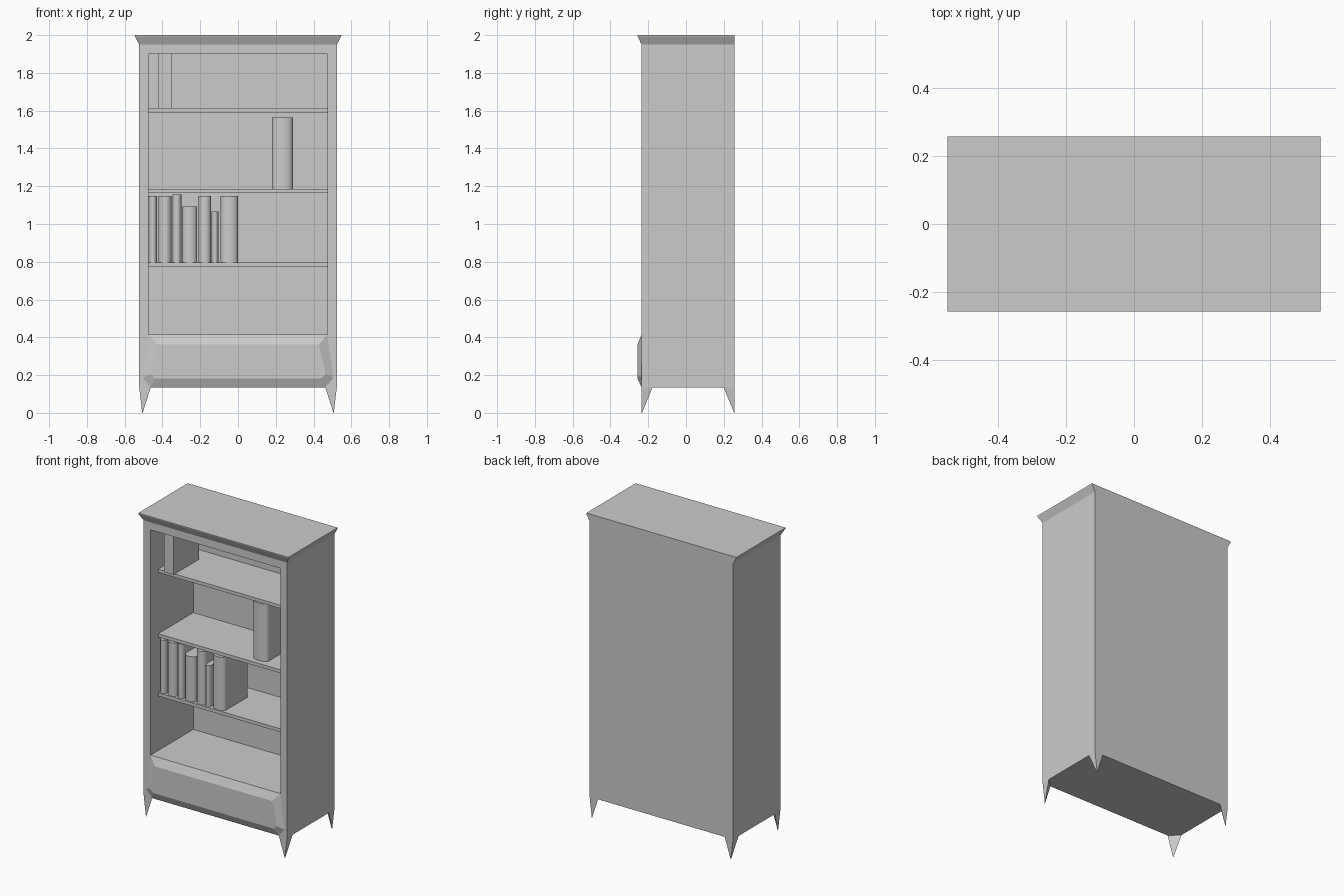
import bpy, bmesh, math

if "Cube" in bpy.data.objects:
    bpy.data.objects.remove(bpy.data.objects["Cube"])


def loft(name, rings, smooth=False):
    """Skin a stack of equal-length point rings and cap both ends."""
    bm = bmesh.new()
    loops = [[bm.verts.new(p) for p in ring] for ring in rings]
    n = len(loops[0])
    for a, b in zip(loops, loops[1:]):
        for i in range(n):
            j = (i + 1) % n
            bm.faces.new((a[i], a[j], b[j], b[i]))
    bm.faces.new(loops[0])
    bm.faces.new(loops[-1])
    bmesh.ops.recalc_face_normals(bm, faces=bm.faces)
    me = bpy.data.meshes.new(name)
    bm.to_mesh(me)
    bm.free()
    ob = bpy.data.objects.new(name, me)
    bpy.context.collection.objects.link(ob)
    if smooth:
        bpy.ops.object.select_all(action='DESELECT')
        ob.select_set(True)
        bpy.context.view_layer.objects.active = ob
        bpy.ops.object.shade_smooth_by_angle(angle=math.radians(40))
    return ob


def rect_xz(w, z0, z1, y):
    return [(-w, y, z0), (w, y, z0), (w, y, z1), (-w, y, z1)]


def rect_xy(x0, x1, y0, y1, z):
    return [(x0, y0, z), (x1, y0, z), (x1, y1, z), (x0, y1, z)]


def box(name, x0, x1, y0, y1, z0, z1):
    return loft(name, [rect_xy(x0, x1, y0, y1, z) for z in (z0, z1)])


W, FRONT, BACK, BASE = 0.523, -0.235, 0.257, 0.135
OPEN_W, FLOOR, CEIL, INNER_BACK = 0.473, 0.415, 1.90, 0.21

# Case with a recessed opening
loft("case", [rect_xz(W, BASE, 1.95, BACK),
              rect_xz(W, BASE, 1.95, FRONT),
              rect_xz(OPEN_W, FLOOR, CEIL, FRONT),
              rect_xz(OPEN_W, FLOOR, CEIL, INNER_BACK)])

# Flared crown, flat at the back
loft("crown", [rect_xy(-w, w, y, BACK, z) for w, y, z in
               ((W, FRONT, 1.95), (0.546, -0.256, 1.993), (0.547, -0.257, 2.0))])

# Bevelled lower front panel
outer = [(0.473, 0.415), (0.505, 0.185), (0.462, BASE)]
inner = [(0.428, 0.362), (0.465, 0.205), (0.44, 0.183)]


def panel_ring(pts, y):
    return [(x, y, z) for x, z in pts] + [(-x, y, z) for x, z in reversed(pts)]


loft("lower_panel", [panel_ring(outer, FRONT), panel_ring(inner, -0.257)])

# Pointed corner legs
for sx, side in ((-1, "left"), (1, "right")):
    for y, sy, end in ((FRONT, 1, "front"), (BACK, -1, "back")):
        top = [(sx * W, y, BASE), (sx * 0.462, y, BASE), (sx * W, y + sy * 0.058, BASE)]
        tip = [(sx * (0.505 + dx), y + sy * dy, 0.0)
               for dx, dy in ((0.002, 0), (0, 0), (0.002, 0.002))]
        loft(f"{end}_{side}_leg", [top, tip])

# Shelves
for i, z in enumerate((0.785, 1.174, 1.60)):
    box(f"shelf_{i + 1}", -OPEN_W, OPEN_W, -0.155, INNER_BACK, z - 0.011, z + 0.011)


# Books with rounded spines
def book(name, x0, x1, z0, z1, y0=-0.12, y1=0.10, bulge=0.03):
    c, r = (x0 + x1) / 2, (x1 - x0) / 2
    prof = [(c - r * math.cos(math.pi * k / 10), y0 - bulge * math.sin(math.pi * k / 10))
            for k in range(11)] + [(x1, y1), (x0, y1)]
    loft(name, [[(x, y, z) for x, y in prof] for z in (z0, z1)], smooth=True)


row = [(-0.473, -0.428, 1.147), (-0.42, -0.353, 1.147), (-0.347, -0.299, 1.157),
       (-0.296, -0.216, 1.093), (-0.208, -0.142, 1.147), (-0.14, -0.103, 1.067),
       (-0.092, 0.0, 1.147)]
for i, (x0, x1, z1) in enumerate(row):
    book(f"book_{i + 1}", x0, x1, 0.796, z1)
book("tall_book", 0.18, 0.29, 1.185, 1.563, y0=-0.09)

# Flat-faced book filling the top shelf height
box("top_shelf_book", -0.42, -0.353, -0.17, 0.10, 1.611, CEIL)
